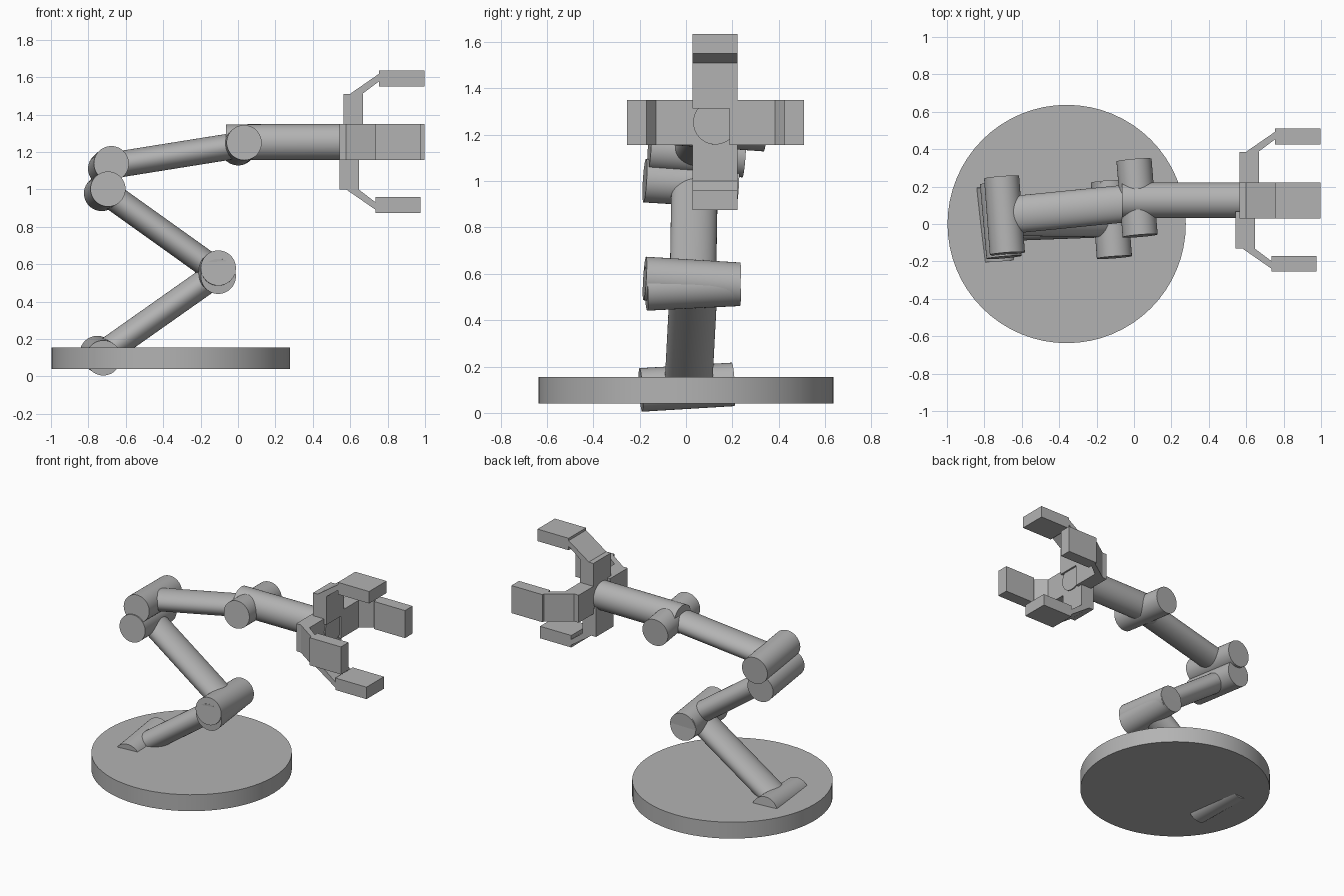
import bpy, bmesh
from mathutils import Vector, Matrix

if "Cube" in bpy.data.objects:
    bpy.data.objects.remove(bpy.data.objects["Cube"], do_unlink=True)

GREY = (0.45, 0.45, 0.45, 1)
grey = bpy.data.materials.new("plain grey")
grey.use_nodes = True
grey.diffuse_color = GREY
grey.node_tree.nodes["Principled BSDF"].inputs["Base Color"].default_value = GREY


def finish(name, bm, smooth=False):
    bmesh.ops.recalc_face_normals(bm, faces=bm.faces)
    mesh = bpy.data.meshes.new(name)
    bm.to_mesh(mesh)
    bm.free()
    mesh.materials.append(grey)
    obj = bpy.data.objects.new(name, mesh)
    bpy.context.collection.objects.link(obj)
    if smooth:
        bpy.ops.object.select_all(action='DESELECT')
        obj.select_set(True)
        bpy.context.view_layer.objects.active = obj
        bpy.ops.object.shade_smooth_by_angle(angle=0.6)


def rod(name, start, end, wide, thin=None, side=(0, 1, 0)):
    """Round or oval rod between two points, its wide axis towards side."""
    start, end = Vector(start), Vector(end)
    z = (end - start).normalized()
    side = Vector(side)
    x = (side - z * side.dot(z)).normalized()
    y = z.cross(x)
    frame = Matrix((x, y, z)).transposed().to_4x4()
    frame.translation = (start + end) / 2
    bm = bmesh.new()
    bmesh.ops.create_cone(bm, cap_ends=True, segments=64, radius1=1, radius2=1,
                          depth=(end - start).length)
    bmesh.ops.scale(bm, vec=(wide, thin or wide, 1), verts=bm.verts)
    bm.transform(frame)
    finish(name, bm, True)


def prism(name, profile, width, place):
    """Extrude a profile (forward, outward) sideways and place it in space."""
    bm = bmesh.new()
    ends = [[bm.verts.new(place(f, o, s)) for f, o in profile]
            for s in (-width / 2, width / 2)]
    bm.faces.new(ends[0])
    bm.faces.new(ends[1])
    n = len(profile)
    for i in range(n):
        j = (i + 1) % n
        bm.faces.new((ends[0][i], ends[0][j], ends[1][j], ends[1][i]))
    finish(name, bm)


# Round base
rod("base", (-0.36, 0, 0.04), (-0.36, 0, 0.155), 0.637)

# Hinge barrels: one at each end of every arm section
R = 0.094
X = (1, 0, 0)
rod("base_hinge", (-0.72, -0.195, 0.099), (-0.753, 0.203, 0.123), R, side=X)
rod("elbow_hinge_lower", (-0.105, -0.172, 0.535), (-0.137, 0.228, 0.555), R, side=X)
rod("elbow_hinge_upper", (-0.105, -0.178, 0.58), (-0.135, 0.228, 0.555), R, side=X)
rod("shoulder_hinge_lower", (-0.695, -0.178, 1.002), (-0.73, 0.22, 0.978), R, side=X)
rod("shoulder_hinge_upper", (-0.677, -0.158, 1.138), (-0.708, 0.25, 1.11), R, side=X)
rod("wrist_hinge", (0.033, -0.063, 1.25), (0.0, 0.342, 1.222), R, side=X)

# Oval arm sections and round forearm
rod("lower_arm", (-0.737, 0.01, 0.11), (-0.12, 0.033, 0.545), 0.103, 0.07)
rod("middle_arm", (-0.12, 0.03, 0.567), (-0.712, 0.037, 0.99), 0.1, 0.07)
rod("upper_arm", (-0.692, 0.045, 1.125), (0.015, 0.115, 1.238), 0.1, 0.07)
rod("forearm", (-0.063, 0.127, 1.252), (0.655, 0.127, 1.254), 0.096)

# Gripper: four fingers around the end of the forearm
CY, CZ = 0.125, 1.253
fingers = {
    "top": (lambda f, o, s: (f, CY + s, CZ + o), 0, 0),
    "left": (lambda f, o, s: (f, CY + o, CZ + s), 0, 0.003),
    "bottom": (lambda f, o, s: (f, CY + s, CZ - o), -0.02, -0.004),
    "right": (lambda f, o, s: (f, CY - o, CZ + s), -0.02, -0.002),
}
knuckle = [(0.563, 0.06), (0.667, 0.06), (0.667, 0.257), (0.563, 0.257)]
link = [(0.59, 0.25), (0.655, 0.25), (0.757, 0.327), (0.757, 0.367), (0.605, 0.262)]
tip = [(0.755, 0.298), (0.997, 0.298), (0.997, 0.382), (0.755, 0.382)]
for label, (place, df, do) in fingers.items():
    for part, profile in (("knuckle", knuckle), ("link", link), ("tip", tip)):
        prism(f"{label}_finger_{part}", [(f + df, o + do) for f, o in profile],
              0.193, place)
